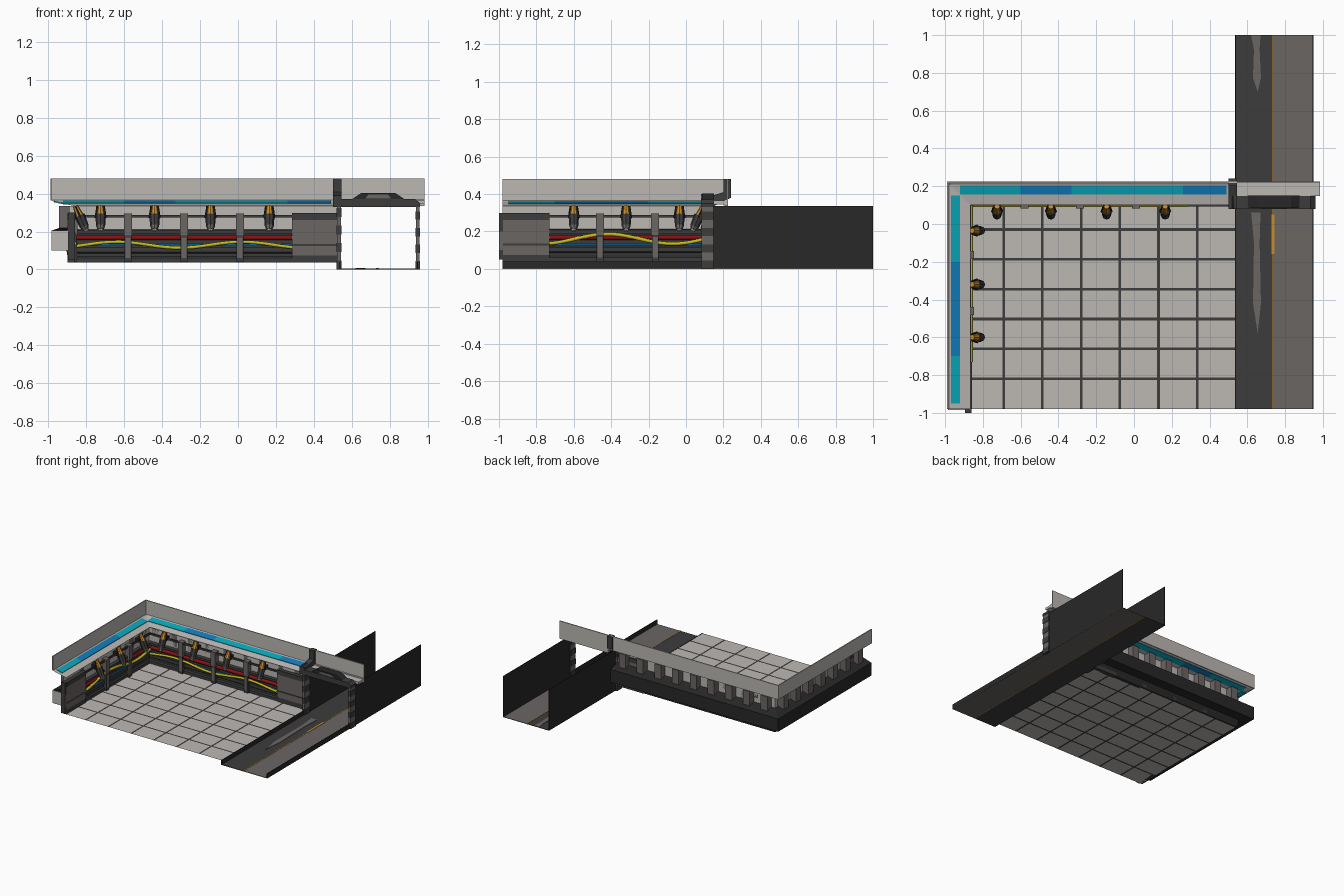
import bpy, bmesh, math
from mathutils import Vector, Matrix

if "Cube" in bpy.data.objects:
    bpy.data.objects.remove(bpy.data.objects["Cube"])

def mat(name, r, g, b):
    m = bpy.data.materials.new(name)
    lin = [(c / 255 / 12.92 if c < 11 else ((c / 255 + .055) / 1.055) ** 2.4) for c in (r, g, b)]
    m.diffuse_color = (*lin, 1)
    m.use_nodes = True
    m.node_tree.nodes["Principled BSDF"].inputs["Base Color"].default_value = m.diffuse_color
    return m

LIGHT = mat("pale_grey", 188, 184, 180)
MID = mat("mid_grey", 107, 102, 100)
DARK = mat("dark_grey", 60, 60, 60)
BLACK = mat("near_black", 40, 40, 41)
RED = mat("red", 135, 18, 18)
YELLOW = mat("yellow", 200, 188, 35)
BLUE = mat("blue", 15, 125, 188)
CYAN = mat("cyan", 10, 168, 188)
ORANGE = mat("orange", 200, 140, 40)

def obj(name, bm, *mats, fix=True):
    if fix:
        bmesh.ops.recalc_face_normals(bm, faces=bm.faces)
    me = bpy.data.meshes.new(name)
    bm.to_mesh(me)
    bm.free()
    for m in mats:
        me.materials.append(m)
    o = bpy.data.objects.new(name, me)
    bpy.context.collection.objects.link(o)
    return o

def prism(name, pts, vec, m):
    """Extrude a flat polygon along a vector."""
    bm = bmesh.new()
    f = bm.faces.new([bm.verts.new(p) for p in pts])
    r = bmesh.ops.extrude_face_region(bm, geom=[f])
    bmesh.ops.translate(bm, vec=vec, verts=[v for v in r["geom"] if isinstance(v, bmesh.types.BMVert)])
    return obj(name, bm, m)

def box(name, x0, x1, y0, y1, z0, z1, m):
    return prism(name, [(x0, y0, z0), (x1, y0, z0), (x1, y1, z0), (x0, y1, z0)], (0, 0, z1 - z0), m)

# Wall-local coordinates: u along the wall, d outward from the room, z up
X0, Y0, XE, YE = -.87, .105, .525, -.98
def P(side, u, d, z):
    return Vector((u, Y0 + d, z)) if side == "back" else Vector((X0 - d, u, z))

def wall_box(name, side, u0, u1, d0, d1, z0, z1, m):
    a, b = P(side, u0, d0, z0), P(side, u1, d1, z1)
    return box(side + "_" + name, min(a.x, b.x), max(a.x, b.x), min(a.y, b.y), max(a.y, b.y), z0, z1, m)

def sweep(name, prof, m, closed=False, xe=XE):
    """Carry a (d, z) profile round the L-shaped wall line."""
    bm = bmesh.new()
    rows = [[bm.verts.new(p) for p in ((xe, Y0 + d, z), (X0 - d, Y0 + d, z), (X0 - d, YE, z))] for d, z in prof]
    n = len(rows)
    for i in range(n if closed else n - 1):
        a, b = rows[i], rows[(i + 1) % n]
        for k in range(2):
            bm.faces.new((a[k], a[k + 1], b[k + 1], b[k]))
    if closed:
        for k in (0, 2):
            bm.faces.new([r[k] for r in rows])
    return obj(name, bm, m)

# Tiled floor: one grid, narrow cells are grooves
def cuts(lo, hi, lines, w=.007):
    c = [lo]
    for l in lines:
        c += [l - w, l + w]
    return c + [hi]
xs = cuts(-.89, .535, [-.895 + .205 * i for i in range(1, 7)])
ys = cuts(-.98, .12, [-.977 + .158 * i for i in range(1, 7)])
bm = bmesh.new()
vs = [[bm.verts.new((x, y, .038)) for y in ys] for x in xs]
for i in range(len(xs) - 1):
    for j in range(len(ys) - 1):
        f = bm.faces.new((vs[i][j], vs[i + 1][j], vs[i + 1][j + 1], vs[i][j + 1]))
        f.material_index = 1 if i % 2 or j % 2 else 0
obj("tiled_floor", bm, LIGHT, DARK, fix=False)

# Walls
sweep("wall_base", [(.02, .038), (0, .038), (0, .06), (.008, .068), (.008, .085), (0, .092), (0, .118),
                    (.03, .118), (.03, .19), (-.004, .19), (-.004, .208), (.02, .212)], DARK)
sweep("upper_wall", [(.02, .21), (.02, .335)], LIGHT)
sweep("thin_rail", [(-.006, .274), (.004, .274), (.004, .288), (-.006, .288)], DARK, True)
sweep("rear_trough", [(.025, .038), (.035, .1), (.115, .1), (.115, .205), (.025, .235)], BLACK)
sweep("sloped_ledge", [(-.005, .335), (.105, .36), (.118, .37)], LIGHT)
sweep("fascia", [(.112, .365), (.12, .365), (.12, .48), (.112, .48)], LIGHT, True, .985)
box("trough_end", X0 - .115, X0 - .02, -.984, -.978, .1, .205, LIGHT)
box("wall_end_post", -.895, -.86, -1, -.978, .05, .3, DARK)
box("wall_end_band", -.896, -.859, -1, -.978, .1, .2, MID)

# Coloured light strips set in the ledge
def strip(side, u0, u1, m):
    h = lambda d: .335 + (d + .005) * .227
    pts = [P(side, u, d, h(d) - .004) for u, d in ((u0, .05), (u1, .05), (u1, .1), (u0, .1))]
    prism(side + "_light_strip", pts, (0, 0, .008), m)
for side, runs in (("back", ((-.92, -.6, CYAN), (-.6, -.33, BLUE), (-.33, .26, CYAN), (.26, .49, BLUE))),
                   ("left", ((-.95, -.7, CYAN), (-.7, -.2, BLUE), (-.2, .15, CYAN)))):
    for u0, u1, m in runs:
        strip(side, u0, u1, m)

# Blocks on the outside under the ledge
for i in range(9):
    wall_box("rear_block", "back", -.86 + i * .16, -.8 + i * .16, .02, .075, .22, .335, MID)
for i in range(7):
    wall_box("rear_block", "left", -.93 + i * .16, -.87 + i * .16, .02, .075, .22, .335, MID)

# Ribs and end panels
for side, us in (("back", (-.58, -.285, .01)), ("left", (-.46, -.165))):
    for u in us:
        wall_box("rib_lower", side, u - .018, u + .018, -.018, .03, .04, .18, DARK)
        wall_box("rib_plate", side, u - .014, u + .014, -.021, .0, .06, .17, MID)
        wall_box("rib_upper", side, u - .021, u + .021, -.022, .02, .18, .295, MID)
for side, u0, u1 in (("back", .285, XE), ("left", YE, -.73)):
    for z0, z1, d, m in ((.038, .075, -.006, DARK), (.075, .125, -.01, MID), (.125, .135, -.005, DARK),
                         (.135, .262, -.01, MID), (.262, .298, -.012, DARK)):
        wall_box("end_panel", side, u0, u1, d, .03, z0, z1, m)

# Pipes
def pipe(name, side, u0, u1, d, r, fz, m):
    cu = bpy.data.curves.new(name, "CURVE")
    cu.dimensions, cu.bevel_depth, cu.bevel_resolution = "3D", r, 1
    s = cu.splines.new("POLY")
    n = 24
    s.points.add(n)
    for i in range(n + 1):
        u = u0 + (u1 - u0) * i / n
        s.points[i].co = (*P(side, u, d, fz(u)), 1)
    cu.materials.append(m)
    bpy.context.collection.objects.link(bpy.data.objects.new(side + "_" + name, cu))
for side, u0, u1 in (("back", -.86, .285), ("left", -.73, .1)):
    pipe("red_pipe", side, u0, u1, .008, .015, lambda u: .168, RED)
    pipe("blue_pipe", side, u0, u1, .004, .006, lambda u: .128, BLUE)
pipe("yellow_pipe", "back", -.86, .285, -.006, .01, lambda u: .13 + .016 * math.cos((u + .64) * 9.5), YELLOW)
pipe("yellow_pipe", "left", -.73, .1, -.006, .011, lambda u: .16 + .026 * math.cos((u + .42) * 9), YELLOW)

# Spot lamps
def cone(name, a, b, r0, r1, m, n=8):
    bm = bmesh.new()
    ax = b - a
    M = Matrix.Translation((a + b) / 2) @ ax.to_track_quat("Z", "Y").to_matrix().to_4x4()
    bmesh.ops.create_cone(bm, cap_ends=True, segments=n, radius1=r0, radius2=r1, depth=ax.length, matrix=M)
    obj(name, bm, m)
for side, us in (("back", (-.725, -.44, -.145, .165)), ("left", (-.6, -.32, -.035))):
    for u in us:
        q = lambda t, k=0: P(side, u + k, -.012 - .055 * t, .335 - .125 * t)
        cone("lamp_cap", q(0), q(.4), .014, .022, ORANGE)
        cone("lamp_body", q(.4), q(.85), .028, .024, DARK)
        cone("lamp_nose", q(.85), q(1), .024, .016, MID)
        cone("lamp_lens", q(1), q(1.06), .014, .012, LIGHT)
        for k in (-.025, .025):
            cone("lamp_arm", q(0, k * .7), q(.5, k), .005, .007, BLACK, 5)
        wall_box("lamp_mount", side, u - .018, u + .018, -.014, .02, .27, .3, BLACK)

# Corridor floor, walls, kerbs
box("corridor_floor_dark", .535, .735, -.98, 1, 0, .004, DARK)
box("corridor_floor_grey", .735, .95, -.98, 1, 0, .004, MID)
box("corridor_line", .732, .737, -.98, 1, -.0005, .006, ORANGE)
box("corridor_line_wide", .728, .743, -.16, .05, 0, .007, ORANGE)
for y0, y1 in ((.7, 1), (-.58, .06)):
    w = (y1 - y0) / 4
    prism("floor_patch", [(.63, y0 + w, .001), (.655, y0, .001), (.672, y0 + w, .001), (.665, y1 - w, .001),
                          (.67, y1, .001), (.62, y1, .001), (.635, y1 - w, .001)], (0, 0, .006), MID)
for x in (.535, .945):
    box("corridor_wall", x, x + .005, .1, 1, 0, .335, BLACK)
    box("corridor_kerb", x, x + .005, -.98, .1, 0, .04, BLACK)

# Door frame: banded posts, lintel with raised hood, corner bracket
for x0, x1, top in ((.52, .547, .37), (.936, .96, .35)):
    n = 8
    for i in range(n):
        e = .003 * (i % 2)
        box("door_post", x0 + e, x1 - e, .08 + e, .147 - e, top * i / n, top * (i + 1) / n, MID if i % 2 else DARK)
prism("lintel", [(x, .08, z) for x, z in ((.52, .33), (.96, .33), (.96, .35), (.935, .372), (.545, .372), (.52, .4))],
      (0, .067, 0), DARK)
prism("lintel_hood", [(x, .085, z) for x, z in ((.6, .37), (.88, .37), (.83, .403), (.65, .403))], (0, .065, 0), BLACK)
prism("hood_plate", [(x, .081, z) for x, z in ((.67, .374), (.81, .374), (.79, .395), (.69, .395))], (0, .01, 0), MID)
box("door_ledge", .545, .985, .147, .225, .345, .365, LIGHT)
box("door_backing", .545, .985, .205, .225, .335, .37, LIGHT)
prism("corner_bracket", [(.5, y, z) for y, z in ((.08, .33), (.08, .39), (.15, .395), (.2, .41), (.2, .48),
                                                 (.24, .48), (.24, .38), (.147, .335))], (.045, 0, 0), DARK)
